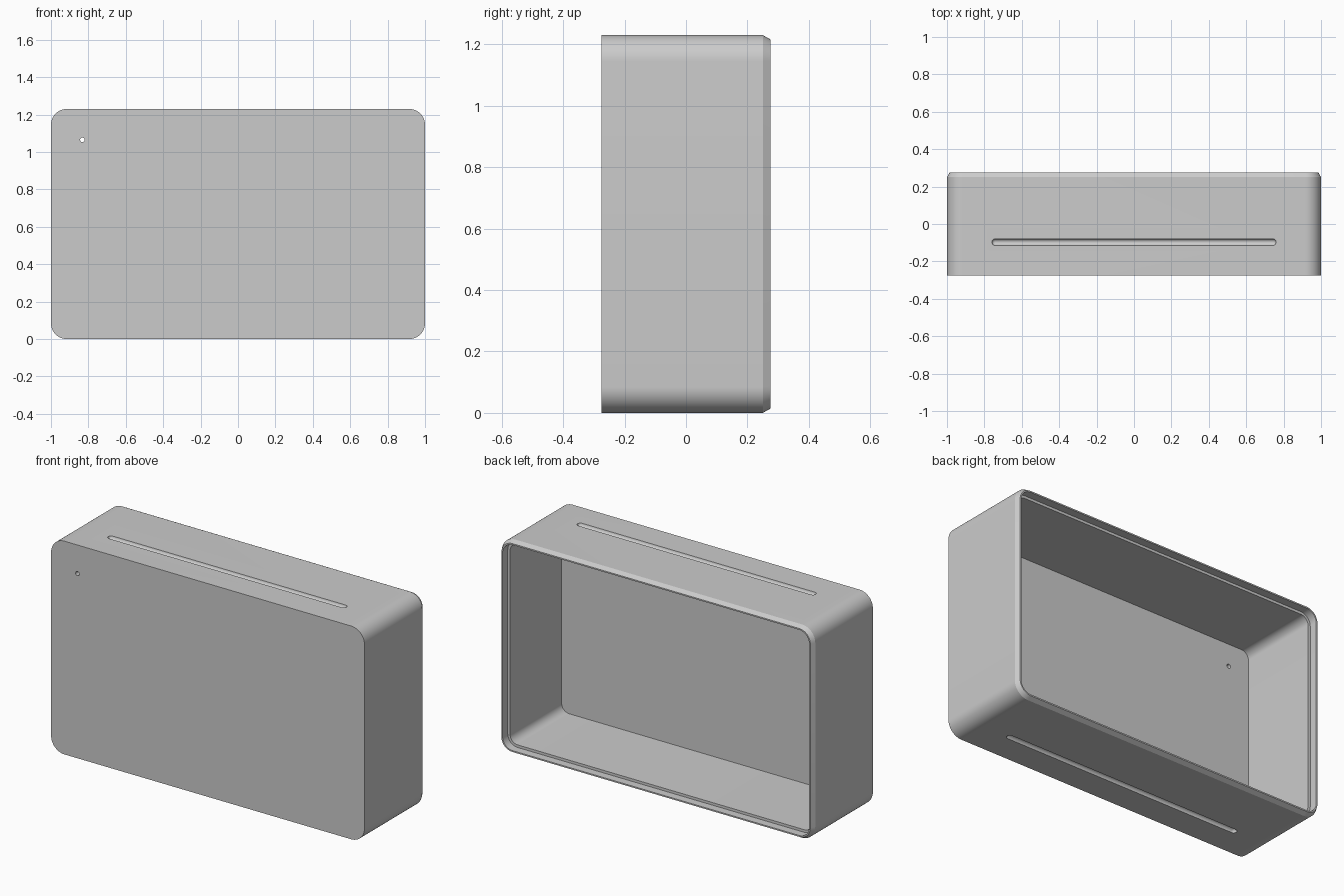
import bpy, bmesh, math
from mathutils import Matrix

if "Cube" in bpy.data.objects:
    bpy.data.objects.remove(bpy.data.objects["Cube"])

W, H, R, SEG = 1.0, 1.23, 0.085, 12


def ring(bm, inset, y):
    """Rounded rectangle in the xz plane, inset from the outer outline."""
    r = R - inset
    verts = []
    for i, (sx, sz) in enumerate([(1, 1), (-1, 1), (-1, -1), (1, -1)]):
        cx, cz = sx * (W - R), H / 2 + sz * (H / 2 - R)
        for k in range(SEG + 1):
            a = math.pi / 2 * (i + k / SEG)
            verts.append(bm.verts.new((cx + r * math.cos(a), y, cz + r * math.sin(a))))
    return verts


def finish(bm, name):
    bmesh.ops.recalc_face_normals(bm, faces=bm.faces[:])
    me = bpy.data.meshes.new(name)
    bm.to_mesh(me)
    bm.free()
    ob = bpy.data.objects.new(name, me)
    bpy.context.collection.objects.link(ob)
    return ob


# Open-backed shell: outside, chamfer, rim, stepped ledge, inside
bm = bmesh.new()
profile = [(0, -0.275), (0, 0.25), (0.014, 0.275), (0.022, 0.275),
           (0.022, 0.228), (0.037, 0.228), (0.037, -0.242)]
rings = [ring(bm, i, y) for i, y in profile]
for a, b in zip(rings, rings[1:]):
    n = len(a)
    for k in range(n):
        bm.faces.new((a[k], a[(k + 1) % n], b[(k + 1) % n], b[k]))
bm.faces.new(rings[0])
bm.faces.new(rings[-1])
case = finish(bm, "case_shell")


def cut(cutter):
    cutter.hide_render = True
    mod = case.modifiers.new(cutter.name, 'BOOLEAN')
    mod.operation, mod.solver, mod.object = 'DIFFERENCE', 'EXACT', cutter
    bpy.context.view_layer.objects.active = case
    bpy.ops.object.modifier_apply(modifier=mod.name)
    bpy.data.objects.remove(cutter)


# Round-bottomed, round-ended grip grooves on top and bottom
for z, name in ((H, "top_groove_cutter"), (0, "bottom_groove_cutter")):
    bm = bmesh.new()
    bmesh.ops.create_uvsphere(bm, u_segments=20, v_segments=12, radius=0.018)
    bm.transform(Matrix.Rotation(math.pi / 2, 4, 'Y'))
    middle = [e for e in bm.edges if all(abs(v.co.x) < 1e-5 for v in e.verts)]
    bmesh.ops.split_edges(bm, edges=middle)
    for f in bm.faces:
        s = 1 if f.calc_center_median().x > 0 else -1
        for v in f.verts:
            v.tag = s > 0
    for v in bm.verts:
        v.co.x += 0.742 if v.tag else -0.742
    open_edges = [e for e in bm.edges if e.is_boundary]
    bmesh.ops.bridge_loops(bm, edges=open_edges)
    bm.transform(Matrix.Translation((0, -0.097, z)))
    cut(finish(bm, name))

# Small pinhole through the front
bm = bmesh.new()
bmesh.ops.create_cone(bm, cap_ends=True, segments=24, radius1=0.012, radius2=0.012, depth=0.15,
                      matrix=Matrix.Translation((-0.832, -0.26, 1.065)) @ Matrix.Rotation(math.pi / 2, 4, 'X'))
cut(finish(bm, "pinhole_cutter"))

case.select_set(True)
bpy.context.view_layer.objects.active = case
bpy.ops.object.shade_smooth_by_angle(angle=math.radians(28))
